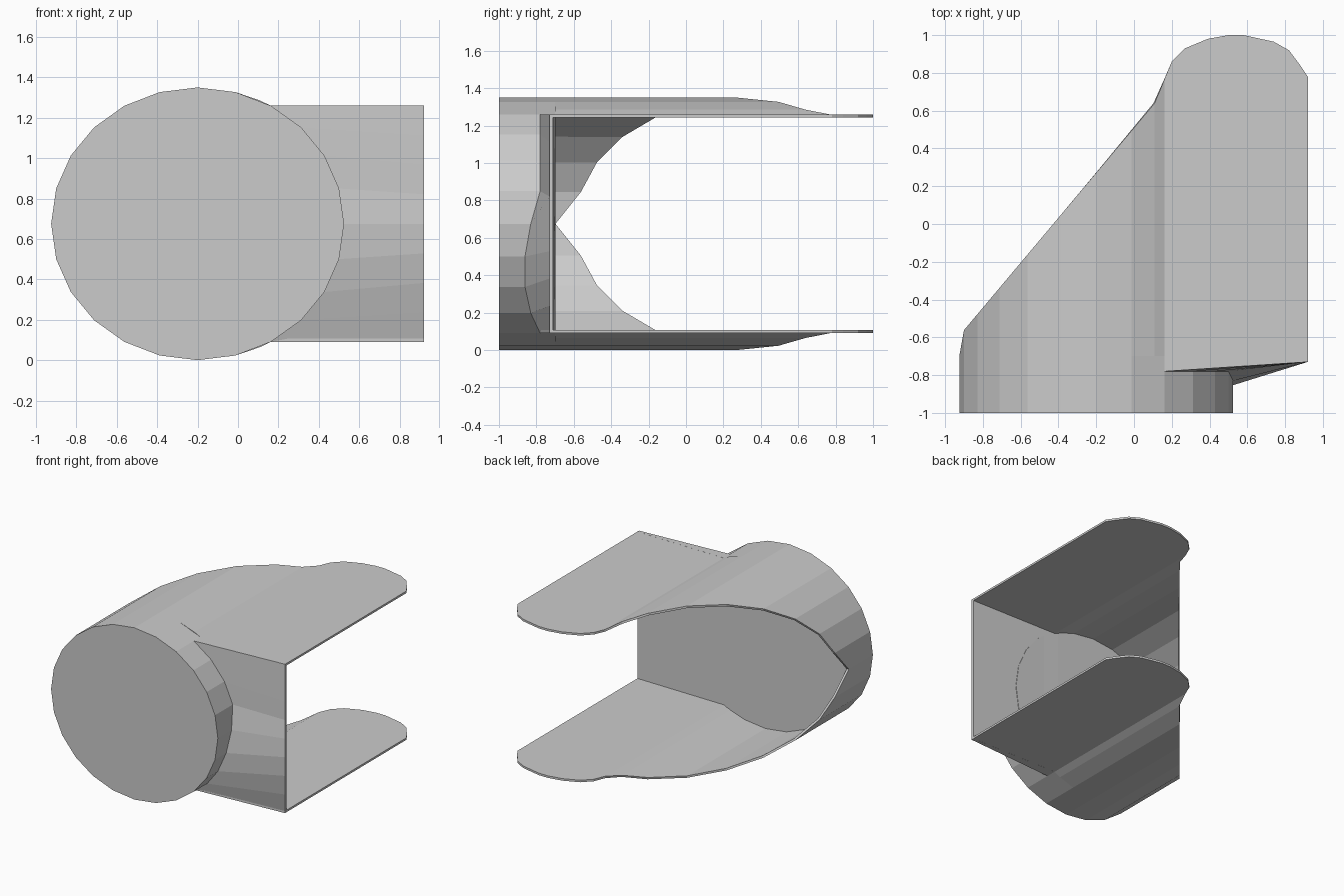
import bpy, bmesh
from math import sin, cos, pi, radians

if "Cube" in bpy.data.objects:
    bpy.data.objects.remove(bpy.data.objects["Cube"])

CX, CZ, RX, RZ = -0.2, 0.675, 0.725, 0.675   # drum ellipse
INNER_Y = -0.70                              # back face of the drum


def ellipse(deg):
    a = radians(deg)
    return CX + RX * cos(a), CZ + RZ * sin(a)


def finish(name, bm, recalc=True):
    if recalc:
        bmesh.ops.recalc_face_normals(bm, faces=bm.faces[:])
    me = bpy.data.meshes.new(name)
    bm.to_mesh(me)
    bm.free()
    ob = bpy.data.objects.new(name, me)
    bpy.context.collection.objects.link(ob)
    return ob


# Closed front drum with 24 flat sides
def drum():
    bm = bmesh.new()
    rings = []
    for y in (-1.0, INNER_Y):
        pts = [ellipse(15 * i) for i in range(24)]
        rings.append([bm.verts.new((x, y, z)) for x, z in pts])
    for i in range(24):
        j = (i + 1) % 24
        bm.faces.new((rings[0][i], rings[0][j], rings[1][j], rings[1][i]))
    for r in rings:
        bm.faces.new(r)
    finish("front_drum", bm)


# Slanted cut line of the curved shell, seen from the top
def cut_y(x):
    if x < -0.915:
        return INNER_Y
    if x <= 0.111:
        return 0.64 + 1.19 * (x - 0.11)
    return 0.77


TONGUE = [(0.20, 0.86), (0.27, 0.93), (0.39, 0.98), (0.50, 1.0), (0.58, 1.0),
          (0.74, 0.965), (0.82, 0.92), (0.88, 0.84), (0.92, 0.78)]


# Curved shell flowing into a flat rounded plate; side = 1 upper, -1 lower
def jaw(name, side):
    bm = bmesh.new()

    def vert(x, y, z):
        return bm.verts.new((x, y, CZ + side * (z - CZ)))

    def face(vs):
        bm.faces.new(vs if side > 0 else vs[::-1])

    front, back = [], []
    for deg in [60, 64.7] + list(range(75, 181, 15)):
        x, z = ellipse(deg)
        front.append(vert(x, INNER_Y, z))
        y = cut_y(x)
        back.append(vert(x, y, z) if y > INNER_Y else front[-1])
    for i in range(len(front) - 1):
        quad = [front[i], back[i], back[i + 1], front[i + 1]]
        face(list(dict.fromkeys(quad)))
    x0, z0 = ellipse(60)
    rim = [vert(x, y, z0) for x, y in
           [(x0, -0.78), (0.92, -0.73)] + TONGUE[::-1]]
    face(rim + [back[0], front[0]])
    ob = finish(name, bm, recalc=False)
    mod = ob.modifiers.new("thickness", 'SOLIDIFY')
    mod.thickness = 0.016
    mod.offset = -1


# Side wall ruled between the drum and a straight outer edge
def wall():
    bm = bmesh.new()
    curve, edge = [], []
    for i in range(9):
        deg = -60 + 15 * i
        x, z = ellipse(deg)
        dip = 0.085 * sin(pi * (deg + 60) / 75) if deg < 15 else 0
        curve.append(bm.verts.new((x, -0.78 - dip, z)))
        edge.append(bm.verts.new((0.92, -0.73, 0.09 + 1.17 * i / 8)))
    for i in range(8):
        bm.faces.new((curve[i], edge[i], edge[i + 1], curve[i + 1]))
    a, b, c, d = [bm.verts.new(p) for p in
                  [(0.13, -0.698, 0.09), (0.92, -0.71, 0.09),
                   (0.92, -0.71, 1.26), (0.13, -0.698, 1.26)]]
    bm.faces.new((a, b, c, d))
    bm.faces.new(edge + [c, b])
    bm.faces.new((curve[0], edge[0], b, a))
    bm.faces.new((curve[-1], edge[-1], c, d))
    finish("side_wall", bm)


drum()
jaw("upper_shell", 1)
jaw("lower_shell", -1)
wall()
